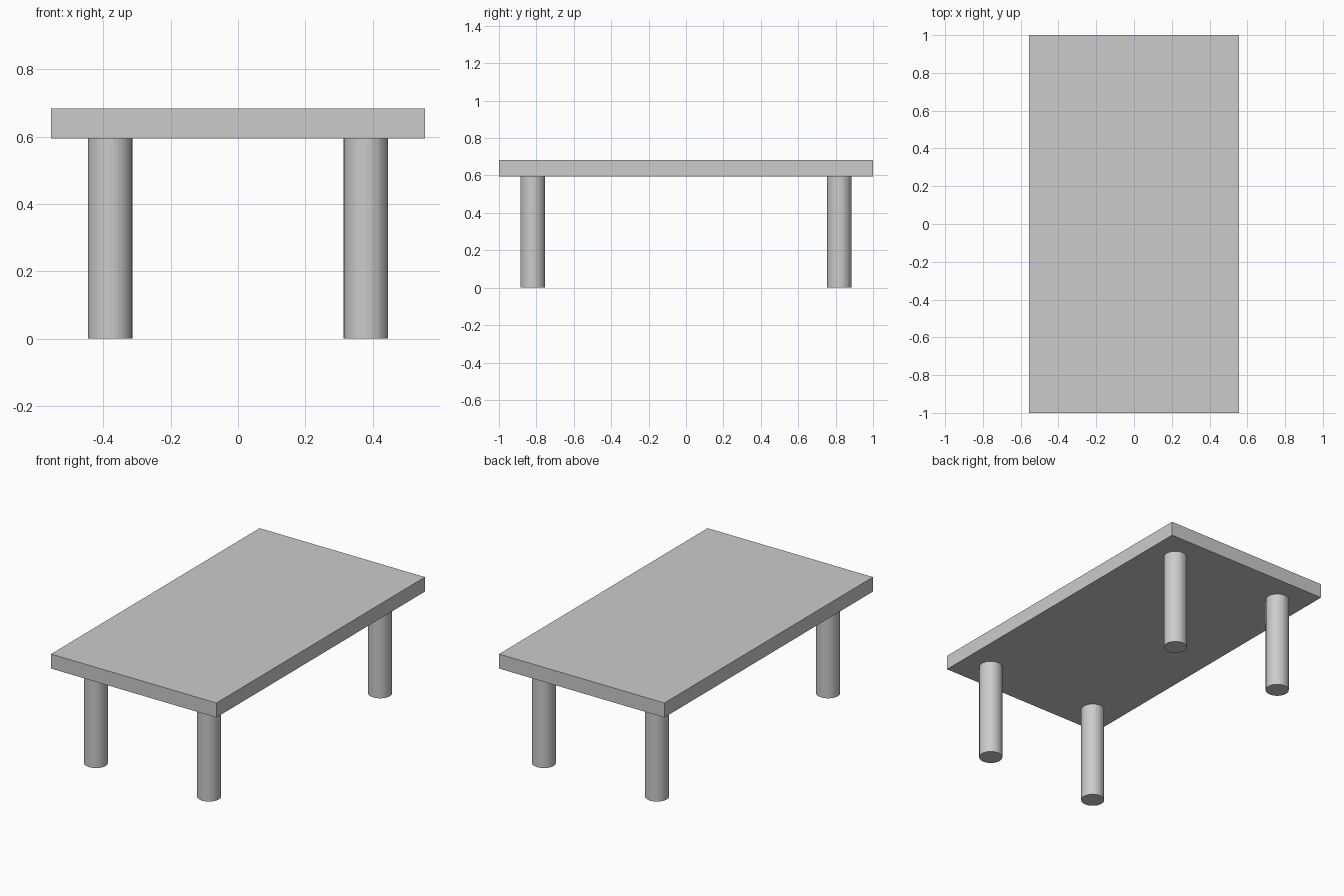
import bpy

# Remove the default cube
cube = bpy.data.objects.get("Cube")
if cube:
    bpy.data.objects.remove(cube, do_unlink=True)

TOP_Z, UNDER_Z = 0.683, 0.595
HALF_WIDTH, HALF_LENGTH = 0.555, 1.0
LEG_X, LEG_Y, LEG_RADIUS = 0.38, 0.82, 0.066

# Single plain grey
grey = bpy.data.materials.new("plain_grey")
grey.use_nodes = True
color = (0.6, 0.6, 0.6, 1)
grey.diffuse_color = color
grey.node_tree.nodes["Principled BSDF"].inputs["Base Color"].default_value = color


def finish(name):
    obj = bpy.context.object
    obj.name = name
    obj.data.name = name
    obj.data.materials.append(grey)
    return obj


# Rectangular slab
bpy.ops.mesh.primitive_cube_add(size=2, location=(0, 0, (TOP_Z + UNDER_Z) / 2))
slab = finish("table_top")
slab.scale = (HALF_WIDTH, HALF_LENGTH, (TOP_Z - UNDER_Z) / 2)
bpy.ops.object.transform_apply(location=False, rotation=False, scale=True)

# Four round legs, one near each corner
for end, sy in (("front", -1), ("back", 1)):
    for side, sx in (("right", -1), ("left", 1)):
        bpy.ops.mesh.primitive_cylinder_add(
            vertices=32, radius=LEG_RADIUS, depth=UNDER_Z,
            location=(sx * LEG_X, sy * LEG_Y, UNDER_Z / 2))
        finish(f"{end}_{side}_leg")
